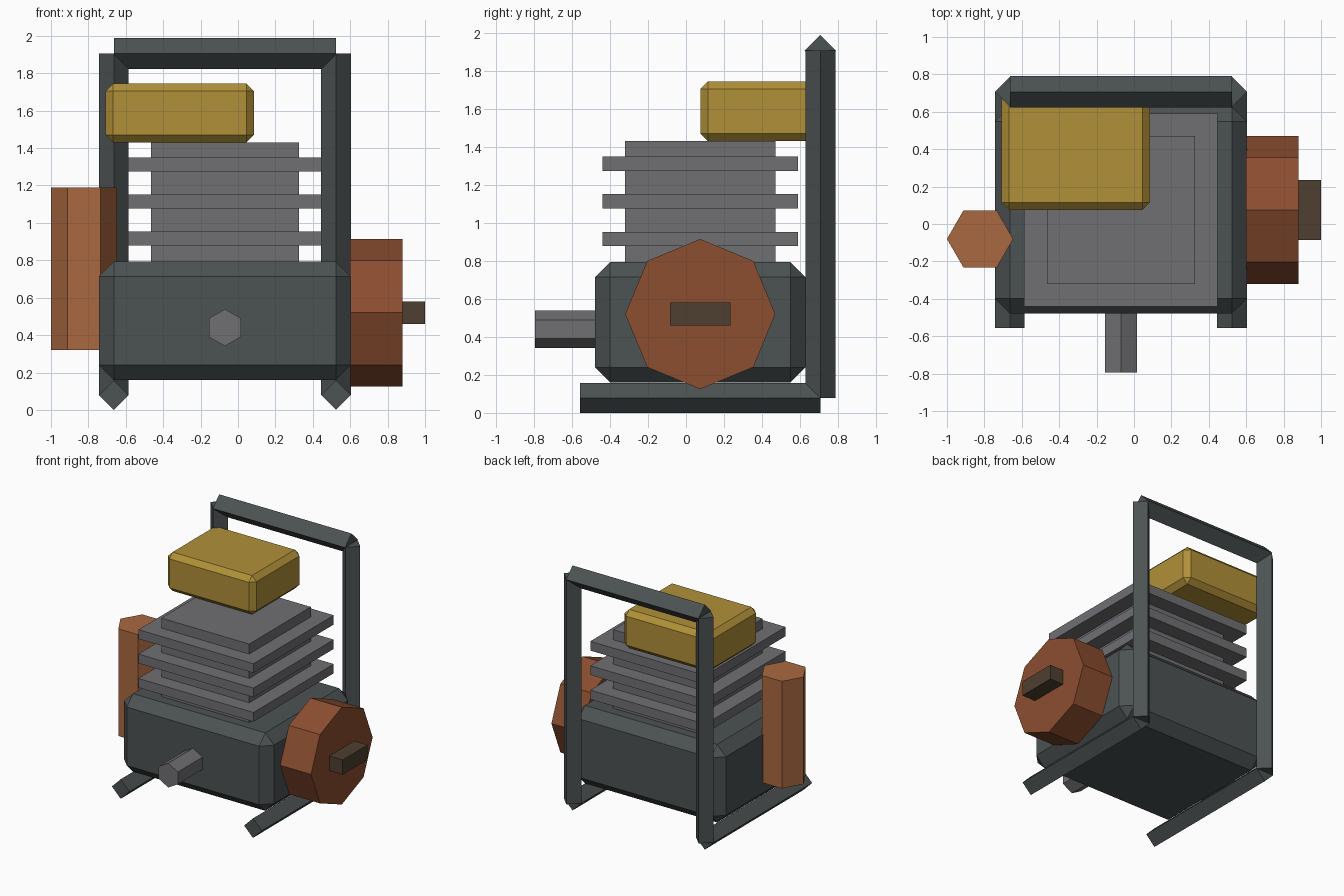
import bpy, bmesh, math
from mathutils import Vector

if "Cube" in bpy.data.objects:
    bpy.data.objects.remove(bpy.data.objects["Cube"])


def srgb(r, g, b):
    lin = [((c / 255 + 0.055) / 1.055) ** 2.4 for c in (r, g, b)]
    return (*lin, 1.0)


def material(name, *rgb):
    m = bpy.data.materials.new(name)
    m.diffuse_color = srgb(*rgb)
    m.use_nodes = True
    m.node_tree.nodes["Principled BSDF"].inputs["Base Color"].default_value = m.diffuse_color
    return m


SLATE = material("dark_slate", 76, 82, 82)
GREY = material("metal_grey", 112, 112, 116)
YELLOW = material("tank_yellow", 176, 144, 56)
COPPER = material("copper", 170, 104, 64)
RUST = material("rust_red", 140, 78, 48)
BROWN = material("dark_brown", 78, 63, 48)


def finish(name, bm, mat):
    bmesh.ops.recalc_face_normals(bm, faces=bm.faces)
    me = bpy.data.meshes.new(name)
    bm.to_mesh(me)
    bm.free()
    me.materials.append(mat)
    ob = bpy.data.objects.new(name, me)
    bpy.context.collection.objects.link(ob)
    return ob


def box(name, lo, hi, mat, bevel=0):
    """Box between two corners, optionally with one-step chamfers."""
    bm = bmesh.new()
    bmesh.ops.create_cube(bm, size=1)
    lo, hi = Vector(lo), Vector(hi)
    for v in bm.verts:
        v.co = (lo + hi) / 2 + v.co * (hi - lo)
    ob = finish(name, bm, mat)
    if bevel:
        mod = ob.modifiers.new("chamfer", 'BEVEL')
        mod.width, mod.segments, mod.limit_method = bevel, 1, 'NONE'
    return ob


def prism(name, start, axis, length, radius, sides, mat):
    """Regular prism along an axis; first corner lies on the next axis."""
    bm = bmesh.new()
    rings = []
    for d in (0, length):
        ring = []
        for i in range(sides):
            a = 2 * math.pi * i / sides
            p = Vector(start)
            p[axis] += d
            p[(axis + 1) % 3] += radius * math.cos(a)
            p[(axis + 2) % 3] += radius * math.sin(a)
            ring.append(bm.verts.new(p))
        rings.append(ring)
        bm.faces.new(ring)
    for i in range(sides):
        j = (i + 1) % sides
        bm.faces.new((rings[0][i], rings[0][j], rings[1][j], rings[1][i]))
    return finish(name, bm, mat)


X, Y, Z = 0, 1, 2
CX, CY = -0.07, 0.075    # engine centre

# Crankcase
box("crankcase", (-0.743, -0.478, 0.16), (0.603, 0.628, 0.793), SLATE, 0.079)

# Cylinder block and cooling fins
box("cylinder_block", (CX - 0.395, CY - 0.395, 0.78),
    (CX + 0.395, CY + 0.395, 1.43), GREY)
for i in range(3):
    z = 0.878 + i * 0.198
    box(f"cooling_fin_{i + 1}", (CX - 0.517, CY - 0.515, z),
        (CX + 0.517, CY + 0.515, z + 0.075), GREY)

# Fuel tank
box("fuel_tank", (-0.708, 0.075, 1.43), (0.085, 0.705, 1.745), YELLOW, 0.04)

# Starter cover, pull handle, muffler, drive shaft
prism("starter_cover", (0.60, CY, 0.52), X, 0.28, 0.395, 8, RUST)
box("pull_handle", (0.87, CY - 0.16, 0.46), (1.0, CY + 0.16, 0.58), BROWN)
prism("muffler", (-0.823, -0.08, 0.32), Z, 0.87, 0.177, 6, COPPER)
prism("drive_shaft", (CX, -0.795, 0.44), Y, 0.33, 0.099, 6, GREY)

# Four-sided tube frame: skids, posts, top bar
R = 0.079
for side, x in (("left", -0.664), ("right", 0.524)):
    prism(f"{side}_skid", (x, -0.557, R), Y, 1.264, R, 4, SLATE)
    prism(f"{side}_post", (x, 0.707, R), Z, 1.827, R, 4, SLATE)
prism("top_bar", (-0.664, 0.707, 1.906), X, 1.188, 0.083, 4, SLATE)
